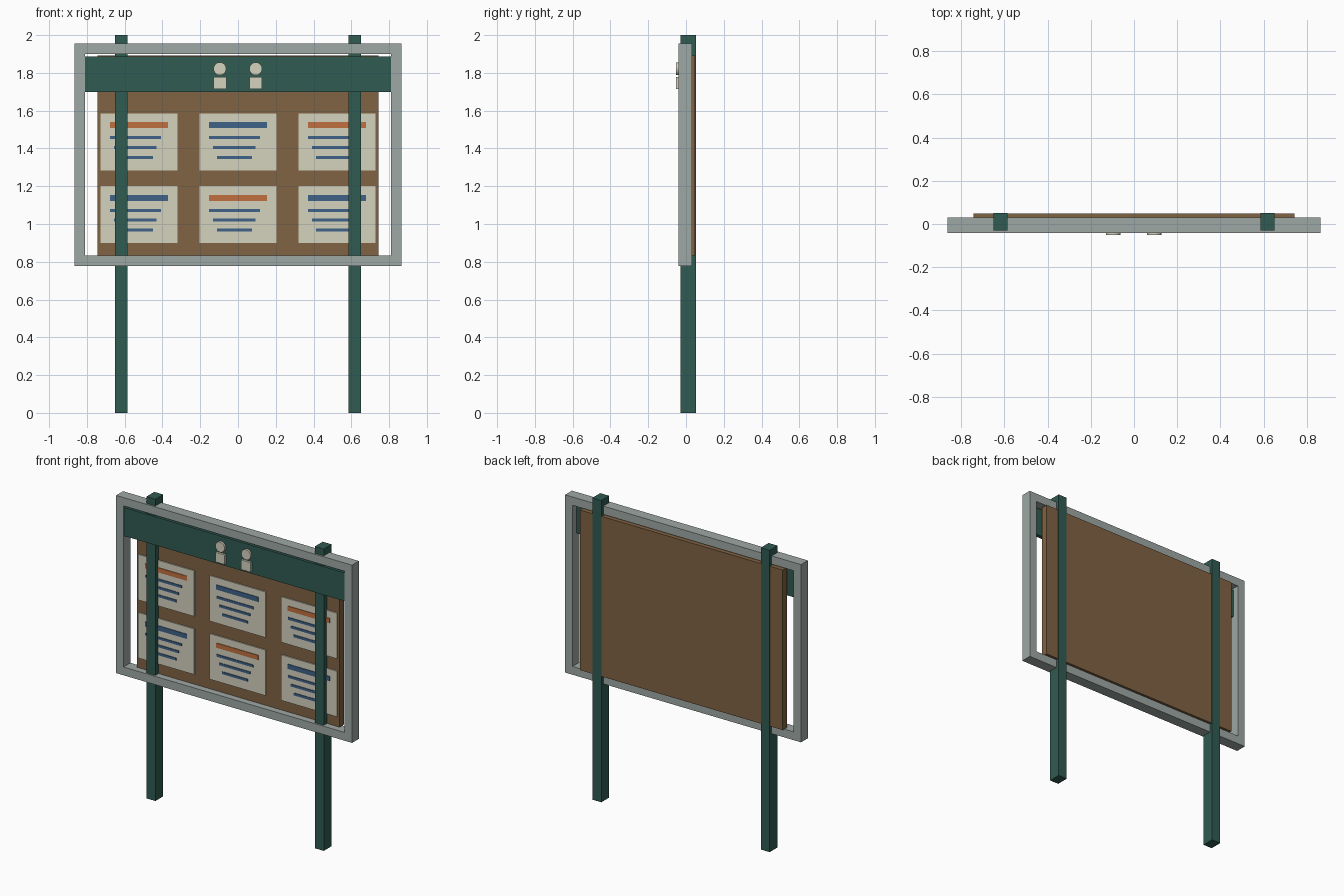
import bpy, bmesh, math

if "Cube" in bpy.data.objects:
    bpy.data.objects.remove(bpy.data.objects["Cube"])

# colours
def material(name, rgb):
    m = bpy.data.materials.new(name)
    lin = [((c / 255 + 0.055) / 1.055) ** 2.4 for c in rgb]
    m.diffuse_color = (*lin, 1)
    m.use_nodes = True
    m.node_tree.nodes["Principled BSDF"].inputs["Base Color"].default_value = m.diffuse_color
    return m

GREEN = material("dark green paint", (48, 91, 82))
GREY = material("grey metal", (158, 168, 165))
CORK = material("brown cork", (128, 99, 67))
PAPER = material("cream paper", (213, 210, 190))
ORANGE = material("orange ink", (192, 112, 62))
BLUE = material("blue ink", (62, 98, 137))

def finish(name, bm, mat):
    bmesh.ops.recalc_face_normals(bm, faces=bm.faces[:])
    me = bpy.data.meshes.new(name)
    bm.to_mesh(me)
    bm.free()
    me.materials.append(mat)
    ob = bpy.data.objects.new(name, me)
    bpy.context.collection.objects.link(ob)
    return ob

def box(name, x, y, z, mat):
    """Box spanning the (min, max) ranges x, y, z."""
    bm = bmesh.new()
    bmesh.ops.create_cube(bm, size=1)
    for v in bm.verts:
        v.co = [r[0] + (c + 0.5) * (r[1] - r[0]) for c, r in zip(v.co, (x, y, z))]
    return finish(name, bm, mat)

def rect_frame(name, outer, inner, y, mat):
    """Seamless rectangular ring; outer and inner are (half width, z min, z max)."""
    bm = bmesh.new()
    rings = []
    for yy in y:
        for w, lo, hi in (outer, inner):
            rings.append([bm.verts.new((px, yy, pz)) for px, pz in
                          ((-w, lo), (w, lo), (w, hi), (-w, hi))])
    fo, fi, bo, bi = rings
    for a, b in ((fo, fi), (fi, bi), (bi, bo), (bo, fo)):
        for i in range(4):
            j = (i + 1) % 4
            bm.faces.new((a[i], a[j], b[j], b[i]))
    return finish(name, bm, mat)

# posts, metal frame, cork board and header
for side, s in (("left", -1), ("right", 1)):
    box(side + "_post", sorted((s * 0.585, s * 0.65)), (-0.03, 0.052), (0, 2), GREEN)
rect_frame("metal_frame", (0.865, 0.777, 1.955), (0.81, 0.832, 1.90), (-0.041, 0.031), GREY)
box("cork_board", (-0.743, 0.743), (0.003, 0.048), (0.832, 1.893), CORK)
box("header_panel", (-0.81, 0.81), (-0.038, -0.012), (1.70, 1.888), GREEN)

# figure symbols on the header
for side, x in (("left", -0.096), ("right", 0.094)):
    box(side + "_figure_body", (x - 0.034, x + 0.034), (-0.046, -0.038), (1.715, 1.779), PAPER)
    bpy.ops.mesh.primitive_cylinder_add(vertices=20, radius=0.034, depth=0.014,
                                        location=(x, -0.045, 1.822),
                                        rotation=(math.pi / 2, 0, 0))
    head = bpy.context.object
    head.name = side + "_figure_head"
    head.data.materials.append(PAPER)
    bpy.data.objects[side + "_figure_body"].location.y = -0.006
    box(side + "_figure_backing", (x - 0.034, x + 0.034), (-0.045, -0.038), (1.715, 1.779), PAPER)

# notices: sheet, heading bar and three text lines
LINES = ((-0.153, 0.116, 0.022), (-0.132, 0.093, -0.030), (-0.111, 0.075, -0.083))
for row, cz in enumerate((1.435, 1.05)):
    for col, cx in enumerate((-0.524, 0, 0.524)):
        tag = f"notice_{row}_{col}"
        box(tag + "_sheet", (cx - 0.205, cx + 0.205), (-0.004, 0.003),
            (cz - 0.151, cz + 0.151), PAPER)
        box(tag + "_heading", (cx - 0.154, cx + 0.154), (-0.008, -0.004),
            (cz + 0.073, cz + 0.104), BLUE if (row + col) % 2 else ORANGE)
        for n, (x0, x1, z) in enumerate(LINES):
            box(f"{tag}_line_{n}", (cx + x0, cx + x1), (-0.008, -0.004),
                (cz + z - 0.008, cz + z + 0.008), BLUE)
